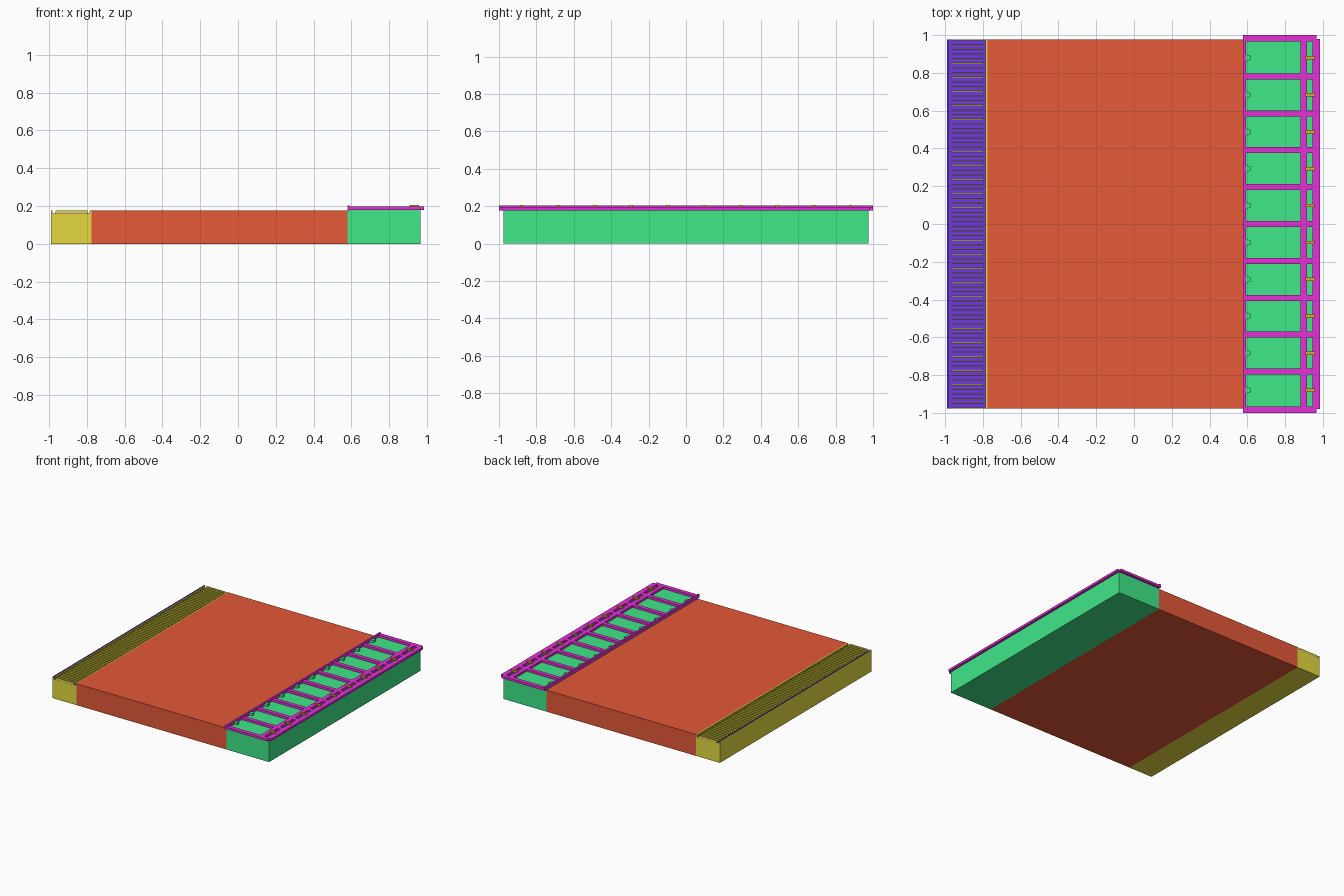
import bpy, bmesh

if "Cube" in bpy.data.objects:
    bpy.data.objects.remove(bpy.data.objects["Cube"])


def material(name, rgb):
    m = bpy.data.materials.new(name)
    m.diffuse_color = (*rgb, 1)
    m.use_nodes = True
    m.node_tree.nodes["Principled BSDF"].inputs["Base Color"].default_value = m.diffuse_color
    return m


RED = material("red", (0.78, 0.10, 0.04))
GREEN = material("green", (0.05, 0.80, 0.25))
YELLOW = material("yellow", (0.78, 0.70, 0.05))
BLUE = material("blue", (0.16, 0.04, 0.75))
MAGENTA = material("magenta", (0.80, 0.03, 0.68))
ORANGE = material("orange", (0.75, 0.38, 0.04))


def boxes(name, spans, mat):
    """One object from boxes given as (x0, x1, y0, y1, z0, z1)."""
    bm = bmesh.new()
    for x0, x1, y0, y1, z0, z1 in spans:
        vs = bmesh.ops.create_cube(bm, size=1)["verts"]
        for v in vs:
            v.co = ((x0 + x1) / 2 + v.co.x * (x1 - x0),
                    (y0 + y1) / 2 + v.co.y * (y1 - y0),
                    (z0 + z1) / 2 + v.co.z * (z1 - z0))
    me = bpy.data.meshes.new(name)
    bm.to_mesh(me)
    bm.free()
    me.materials.append(mat)
    ob = bpy.data.objects.new(name, me)
    bpy.context.collection.objects.link(ob)
    return ob


L = 0.977          # half length of the slab
TOP = 0.175        # slab height
PITCH = 2 * L / 10
centres = [(i - 4.5) * PITCH for i in range(10)]

# Slab blocks
boxes("floor_slab", [(-0.775, 0.578, -L, L, 0, TOP)], RED)
boxes("edge_block", [(0.578, 0.965, -L, L, 0, 0.178)], GREEN)

# Channel block with thin side walls
boxes("channel_block", [(-0.99, -0.775, -L, L, 0, 0.157),
                        (-0.99, -0.981, -L, L, 0.157, TOP),
                        (-0.785, -0.775, -L, L, 0.157, TOP)], YELLOW)
boxes("channel_lining", [(-0.981, -0.785, -L, L, 0.157, 0.159),
                         (-0.99, -0.981, -L, L, TOP, 0.1765)], BLUE)

# Grating ribs across the channel
N = 80
step = (2 * L - 0.006) / (N - 1)
boxes("grating_ribs", [(-0.966, -0.796, -L + i * step, -L + i * step + 0.006,
                        0.159, TOP) for i in range(N)], YELLOW)

# Ladder frame: long rails, cross bars between windows, end bars
bars = [(0.578, 0.592, -1, 1, 0.176, 0.203),
        (0.882, 0.917, -L, L, 0.178, 0.196),
        (0.945, 0.965, -1, 1, 0.178, 0.196),
        (0.965, 0.985, -0.98, 0.98, 0.178, 0.196)]
for i in range(9):
    y = (centres[i] + centres[i + 1]) / 2
    bars.append((0.592, 0.945, y - 0.016, y + 0.016, 0.178, 0.196))
for s in (-1, 1):
    y0, y1 = sorted((s * 0.967, s * 1.0))
    bars.append((0.592, 0.945, y0, y1, 0.178, 0.196))
boxes("ladder_frame", bars, MAGENTA)

# Clips across the narrow windows
boxes("clips", [(0.907, 0.957, c - 0.009, c + 0.009, 0.193, 0.205)
                for c in centres], ORANGE)

# Small tapered tabs at the inner side of each window
tabs = boxes("window_tabs", [(0.59, 0.618, c - 0.02, c + 0.02, 0.176, 0.196)
                             for c in centres], GREEN)
for v in tabs.data.vertices:
    if v.co.x > 0.6:
        c = min(centres, key=lambda k: abs(k - v.co.y))
        v.co.y = c + (v.co.y - c) * 0.5
